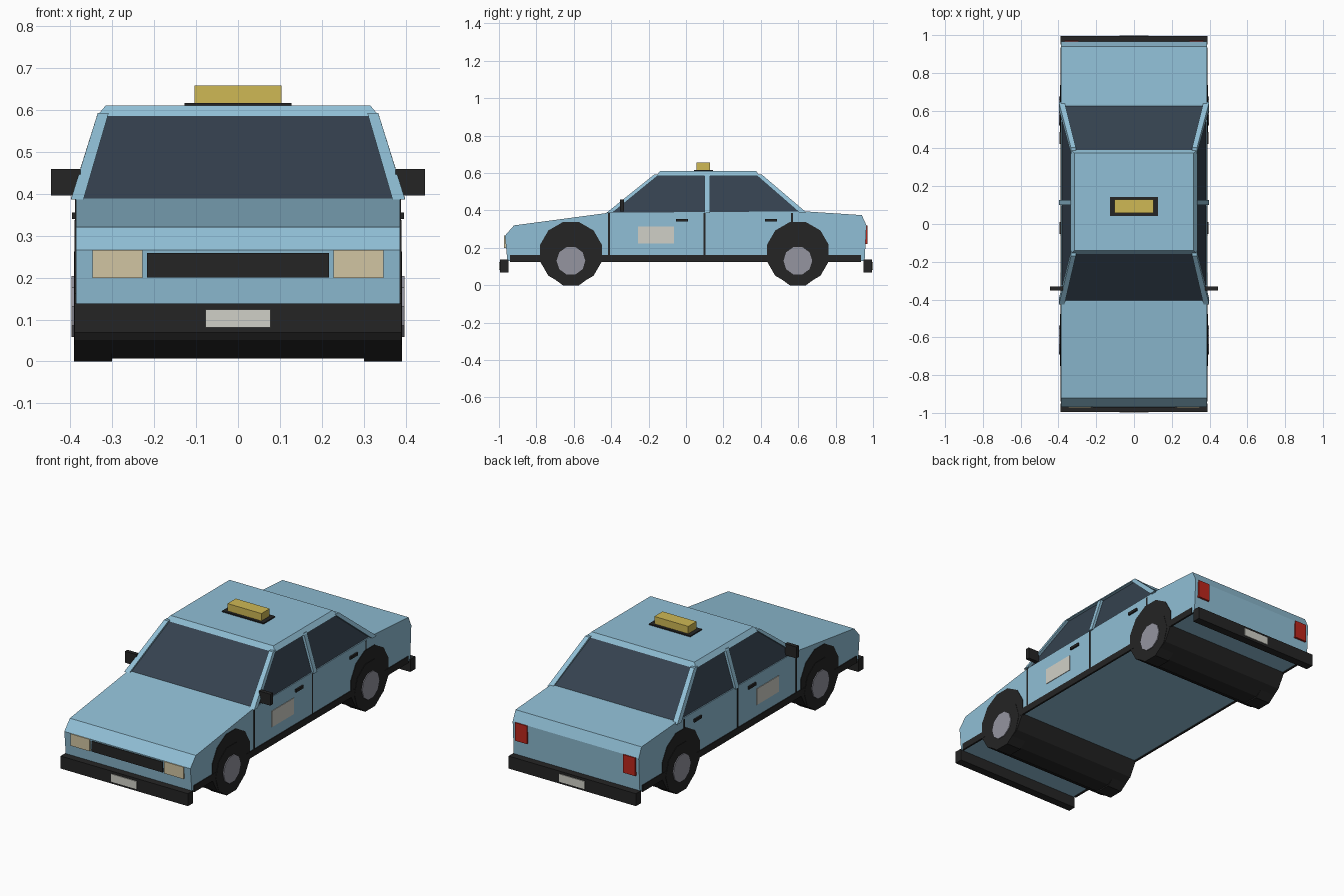
import bpy, bmesh, math

if "Cube" in bpy.data.objects:
    bpy.data.objects.remove(bpy.data.objects["Cube"])


def mat(name, rgb):
    m = bpy.data.materials.new(name)
    m.diffuse_color = (*rgb, 1)
    m.use_nodes = True
    m.node_tree.nodes["Principled BSDF"].inputs["Base Color"].default_value = m.diffuse_color
    return m


BLUE = mat("light_blue_paint", (0.28, 0.52, 0.67))
GLASS = mat("dark_glass", (0.035, 0.053, 0.077))
BLACK = mat("black_trim", (0.018, 0.018, 0.018))
YELLOW = mat("yellow_sign", (0.62, 0.48, 0.09))
CREAM = mat("cream_lamp", (0.64, 0.56, 0.36))
WHITE = mat("white_plate", (0.63, 0.63, 0.57))
RED = mat("red_lamp", (0.50, 0.02, 0.012))
GREY = mat("grey_hub", (0.30, 0.30, 0.35))


def finish(name, bm, material):
    bmesh.ops.recalc_face_normals(bm, faces=bm.faces)
    me = bpy.data.meshes.new(name)
    bm.to_mesh(me)
    bm.free()
    me.materials.append(material)
    ob = bpy.data.objects.new(name, me)
    bpy.context.collection.objects.link(ob)
    return ob


def loft(name, ring_a, ring_b, material):
    """Closed solid between two matching rings of points."""
    bm = bmesh.new()
    a = [bm.verts.new(p) for p in ring_a]
    b = [bm.verts.new(p) for p in ring_b]
    bm.faces.new(a)
    bm.faces.new(b)
    n = len(a)
    for i in range(n):
        j = (i + 1) % n
        bm.faces.new((a[i], a[j], b[j], b[i]))
    return finish(name, bm, material)


def rect(x, y, z):
    return [(x[0], y[0], z), (x[1], y[0], z), (x[1], y[1], z), (x[0], y[1], z)]


def box(name, x, y, z, material):
    return loft(name, rect(x, y, z[0]), rect(x, y, z[1]), material)


def extrude_x(name, profile, x, material):
    return loft(name, [(x[0], *p) for p in profile], [(x[1], *p) for p in profile], material)


def disc(name, y, z, r, sides, x, material):
    # polygon with a flat side at the bottom
    pts = [(y + r * math.sin((i + 0.5) * math.tau / sides),
            z - r * math.cos((i + 0.5) * math.tau / sides)) for i in range(sides)]
    return extrude_x(name, pts, x, material)


# Body shell from its side profile
extrude_x("body", [(-0.955, 0.13), (-0.968, 0.265), (-0.92, 0.32), (-0.41, 0.388),
                   (0.635, 0.395), (0.94, 0.375), (0.965, 0.32), (0.955, 0.13)],
          (-0.386, 0.386), BLUE)

# Glass cabin and roof slab
loft("cabin_glass", rect((-0.383, 0.383), (-0.41, 0.637), 0.385),
     rect((-0.318, 0.318), (-0.15, 0.384), 0.59), GLASS)
loft("roof", rect((-0.336, 0.336), (-0.158, 0.393), 0.585),
     rect((-0.315, 0.315), (-0.14, 0.376), 0.61), BLUE)

# Lamps, grille, bumpers and number plates
box("grille", (-0.217, 0.217), (-0.971, -0.95), (0.20, 0.258), BLACK)
for name, y, py in (("front", (-0.995, -0.95), (-0.999, -0.99)),
                    ("rear", (0.95, 0.995), (0.99, 0.999))):
    box(name + "_bumper", (-0.39, 0.39), y, (0.069, 0.138), BLACK)
    box(name + "_number_plate", (-0.077, 0.077), py, (0.081, 0.124), WHITE)

# Roof sign
box("sign_base", (-0.127, 0.127), (0.042, 0.144), (0.605, 0.616), BLACK)
box("roof_sign", (-0.104, 0.104), (0.057, 0.129), (0.61, 0.657), YELLOW)

# Wheel housings run the full width of the car
for name, y in (("front", -0.615), ("rear", 0.598)):
    disc(name + "_wheel_housing", y, 0.172, 0.171, 12, (-0.389, 0.389), BLACK)

for side, s in (("left", -1), ("right", 1)):
    def sx(a, b):
        return (s * a, s * b)

    # Corner pillars and the centre pillar
    loft(side + "_front_pillar", rect(sx(0.368, 0.398), (-0.427, -0.395), 0.386),
         rect(sx(0.308, 0.334), (-0.17, -0.143), 0.592), BLUE)
    loft(side + "_rear_pillar", rect(sx(0.368, 0.398), (0.607, 0.645), 0.388),
         rect(sx(0.308, 0.334), (0.372, 0.405), 0.592), BLUE)
    loft(side + "_centre_pillar", rect(sx(0.36, 0.396), (0.1, 0.128), 0.386),
         rect(sx(0.30, 0.332), (0.1, 0.128), 0.592), BLUE)

    # Wheels
    for name, y in (("front", -0.615), ("rear", 0.598)):
        disc(f"{side}_{name}_tyre", y, 0.131, 0.138, 10, sx(0.30, 0.391), BLACK)
        disc(f"{side}_{name}_hub", y, 0.131, 0.077, 10, sx(0.38, 0.396), GREY)

    # Sill, door gaps, handles and door panel
    box(side + "_sill", sx(0.38, 0.390), (-0.94, 0.935), (0.125, 0.162), BLACK)
    for name, y, z in (("front", -0.411, 0.16), ("middle", 0.099, 0.16), ("rear", 0.567, 0.33)):
        box(f"{side}_{name}_door_gap", sx(0.382, 0.388), (y - 0.005, y + 0.005), (z, 0.386), BLACK)
    for name, y in (("front", -0.021), ("rear", 0.455)):
        box(f"{side}_{name}_handle", sx(0.38, 0.395), (y - 0.032, y + 0.032), (0.34, 0.355), BLACK)
    box(side + "_door_panel", sx(0.381, 0.389), (-0.257, -0.064), (0.224, 0.313), WHITE)

    # Wing mirror
    box(side + "_mirror", sx(0.375, 0.445), (-0.353, -0.331), (0.395, 0.458), BLACK)

    # Head and tail lamps
    box(side + "_headlamp", sx(0.228, 0.346), (-0.973, -0.95), (0.199, 0.265), CREAM)
    box(side + "_tail_lamp", sx(0.295, 0.368), (0.95, 0.971), (0.22, 0.32), RED)
